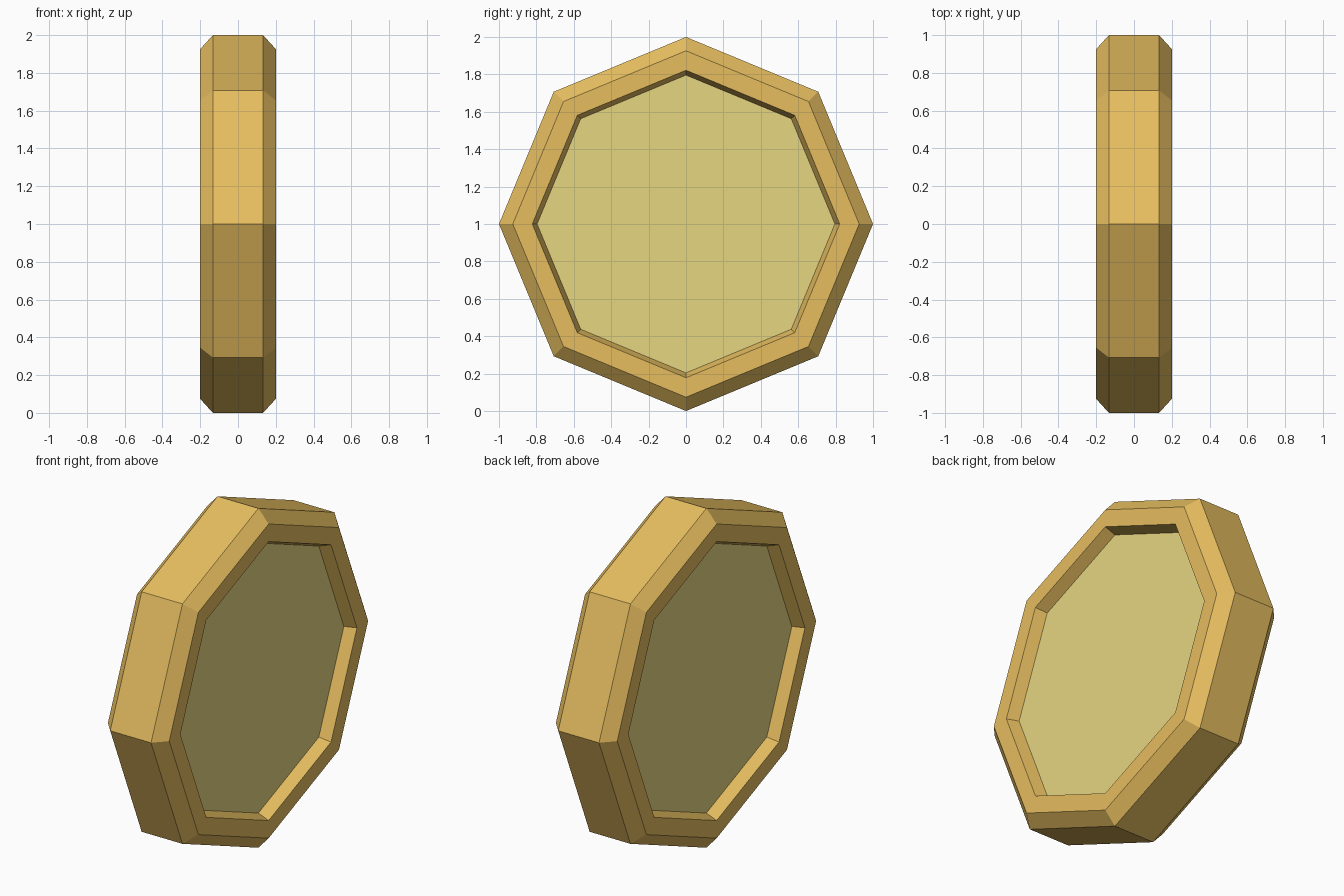
import bpy, bmesh, math

if "Cube" in bpy.data.objects:
    bpy.data.objects.remove(bpy.data.objects["Cube"])

SIDES = 8


def material(name, color):
    m = bpy.data.materials.new(name)
    m.diffuse_color = color
    m.use_nodes = True
    m.node_tree.nodes["Principled BSDF"].inputs["Base Color"].default_value = m.diffuse_color
    return m


def ring_points(bm, x, r):
    # octagon around the x axis with a corner pointing straight up
    return [bm.verts.new((x, r * math.sin(i * math.tau / SIDES),
                          1 + r * math.cos(i * math.tau / SIDES)))
            for i in range(SIDES)]


def lathe(name, profile, mat, closed):
    # sweep an (x, radius) profile around the x axis; open profiles get end caps
    bm = bmesh.new()
    rings = [ring_points(bm, x, r) for x, r in profile]
    pairs = list(zip(rings, rings[1:]))
    if closed:
        pairs.append((rings[-1], rings[0]))
    else:
        bm.faces.new(rings[0])
        bm.faces.new(rings[-1])
    for a, b in pairs:
        for i in range(SIDES):
            j = (i + 1) % SIDES
            bm.faces.new((a[i], a[j], b[j], b[i]))
    bmesh.ops.recalc_face_normals(bm, faces=bm.faces)
    mesh = bpy.data.meshes.new(name)
    bm.to_mesh(mesh)
    bm.free()
    mesh.materials.append(mat)
    obj = bpy.data.objects.new(name, mesh)
    bpy.context.collection.objects.link(obj)
    return obj


gold = material("gold", (0.79, 0.51, 0.115, 1))
pale_gold = material("pale_gold", (0.79, 0.67, 0.22, 1))

# Chamfered rim with a slightly tapered inner wall
half = [(0.133, 0.796), (0.2, 0.822), (0.2, 0.926), (0.133, 1.0)]
rim_profile = half + [(-x, r) for x, r in reversed(half)]
lathe("rim", rim_profile, gold, closed=True)

# Recessed centre plate
lathe("centre_plate", [(-0.133, 0.796), (0.133, 0.796)], pale_gold, closed=False)
